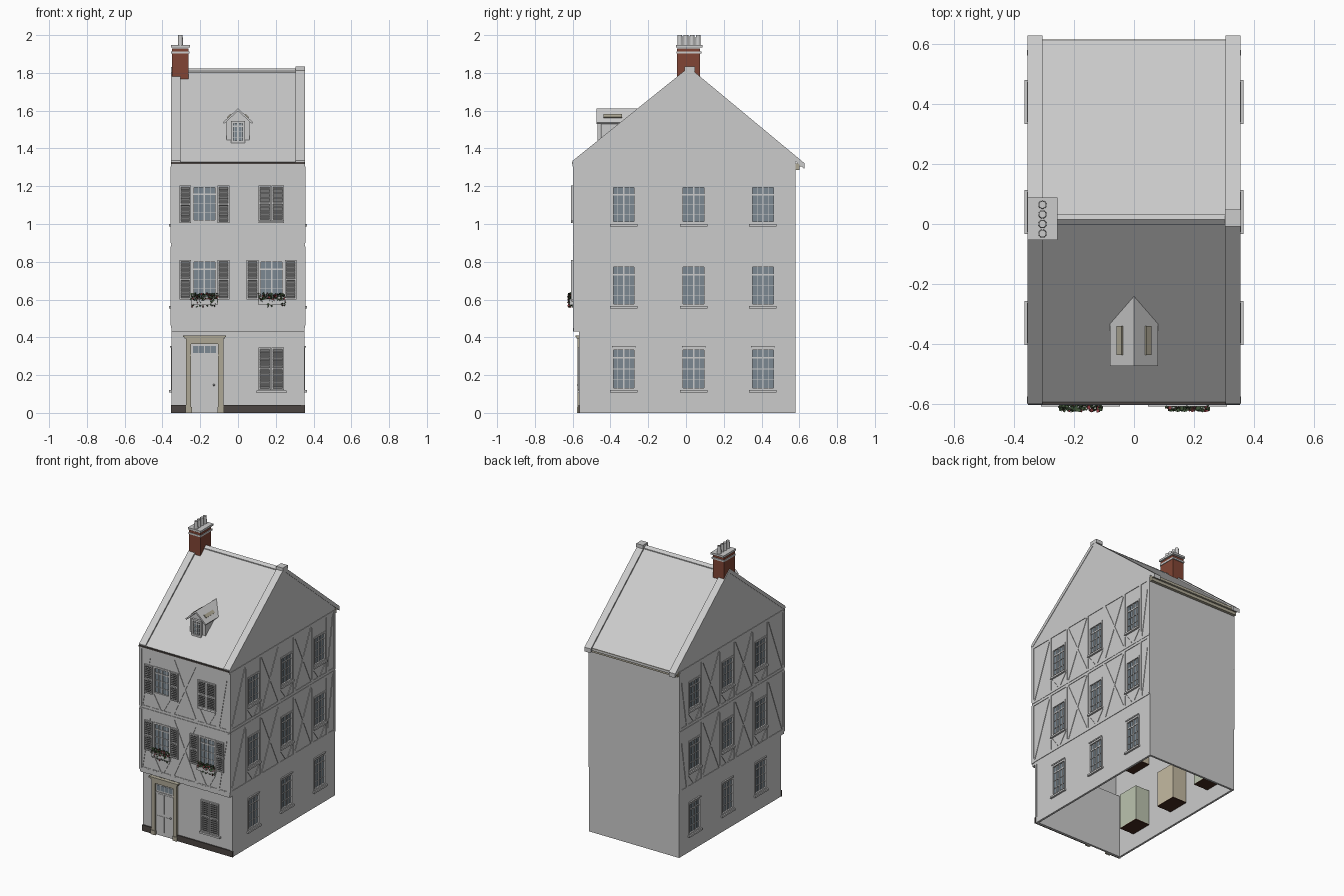
import bpy, bmesh, math, random
from mathutils import Matrix, Vector

if "Cube" in bpy.data.objects:
    bpy.data.objects.remove(bpy.data.objects["Cube"])

random.seed(4)
W, F, G = 0.352, -0.595, -0.56          # side wall x, upper and ground front wall y
SIDE = Matrix(((0, 1, 0, W), (1, 0, 0, 0), (0, 0, 1, 0), (0, 0, 0, 1)))   # (along, out, up)
UPPER = Matrix(((1, 0, 0, 0), (0, -1, 0, F), (0, 0, 1, 0), (0, 0, 0, 1)))
GROUND = Matrix(((1, 0, 0, 0), (0, -1, 0, G), (0, 0, 1, 0), (0, 0, 0, 1)))
WORLD = Matrix.Identity(4)

def mat(name, r, g, b):
    m = bpy.data.materials.new(name)
    m.diffuse_color = (r, g, b, 1)
    m.use_nodes = True
    m.node_tree.nodes["Principled BSDF"].inputs["Base Color"].default_value = m.diffuse_color
    return m

GLASS = mat("glass", 0.20, 0.25, 0.29)
BEIGE = mat("beige", 0.42, 0.39, 0.30)
DARK = mat("dark", 0.07, 0.06, 0.055)
BRICK = mat("brick", 0.22, 0.06, 0.035)
SAGE = mat("sage", 0.50, 0.55, 0.43)
CREAM = mat("cream", 0.55, 0.49, 0.36)
BROWN = mat("brown", 0.06, 0.025, 0.015)
LEAF = mat("leaf", 0.05, 0.09, 0.04)
BLOOM = mat("bloom", 0.30, 0.05, 0.06)

class Part:
    """Collects geometry, then becomes one named object."""
    def __init__(self, name, material=None, mirror=False):
        self.name, self.material, self.mirror, self.bm = name, material, mirror, bmesh.new()

    def box(self, m, u0, u1, o0, o1, z0, z1):
        t = Matrix.Translation(((u0+u1)/2, (o0+o1)/2, (z0+z1)/2)) @ Matrix.Diagonal((u1-u0, o1-o0, z1-z0, 1))
        return bmesh.ops.create_cube(self.bm, size=1, matrix=m @ t)["verts"]

    def bar(self, m, u0, z0, u1, z1, w, o0, o1):
        d = Vector((u1-u0, 0, z1-z0))
        t = Matrix.Translation(((u0+u1)/2, (o0+o1)/2, (z0+z1)/2)) @ Matrix.Rotation(math.atan2(d.x, d.z), 4, 'Y')
        bmesh.ops.create_cube(self.bm, size=1, matrix=m @ t @ Matrix.Diagonal((w, o1-o0, d.length, 1)))

    def prism(self, pts, a, b, axis='x'):
        co = (lambda p, k: (k, p[0], p[1])) if axis == 'x' else (lambda p, k: (p[0], k, p[1]))
        f = self.bm.faces.new([self.bm.verts.new(co(p, a)) for p in pts])
        g = bmesh.ops.extrude_face_region(self.bm, geom=[f])["geom"]
        d = Vector(co((0, 0), b - a))
        bmesh.ops.translate(self.bm, vec=d, verts=[v for v in g if isinstance(v, bmesh.types.BMVert)])
        self.bm.faces.ensure_lookup_table()

    def done(self):
        bmesh.ops.recalc_face_normals(self.bm, faces=self.bm.faces)
        me = bpy.data.meshes.new(self.name)
        self.bm.to_mesh(me)
        ob = bpy.data.objects.new(self.name, me)
        bpy.context.collection.objects.link(ob)
        if self.material:
            me.materials.append(self.material)
        if self.mirror:
            ob.modifiers.new("mirror", 'MIRROR').use_mirror_merge = False
        return ob

# Window layout: (centre, z0, z1)
side_wins = [(y, a, b) for a, b in ((0.12, 0.345), (0.565, 0.785), (1.0, 1.205)) for y in (-0.33, 0.04, 0.407)]
front_wins = [(-0.178, 0.605, 0.81), (0.178, 0.605, 0.81), (-0.178, 1.01, 1.205)]
HW = 0.066

# Wall shell, open below, with window holes
body = Part("walls")
body.prism([(G, 0), (G, 0.432), (F, 0.432), (F, 1.32), (0.015, 1.81), (0.58, 1.345), (0.58, 0)], -W, W)
walls = body.done()
inner = Part("inside_cutter")
inner.prism([(G+.014, -.1), (G+.014, 0.447), (F+.014, 0.447), (F+.014, 1.315), (0.015, 1.79), (0.566, 1.335), (0.566, -.1)], -W+.014, W-.014)
holes = Part("window_cutter")
for c, a, b in side_wins:
    for s in (1, -1):
        holes.box(Matrix.Diagonal((s, 1, 1, 1)) @ SIDE, c-HW+.004, c+HW-.004, -.03, .03, a+.004, b-.004)
for c, a, b in front_wins:
    holes.box(UPPER, c-HW+.004, c+HW-.004, -.03, .03, a+.004, b-.004)
bpy.context.view_layer.objects.active = walls
for part in (inner, holes):
    cutter = part.done()
    mod = walls.modifiers.new("cut", 'BOOLEAN')
    mod.operation, mod.solver, mod.object = 'DIFFERENCE', 'EXACT', cutter
    bpy.ops.object.modifier_apply(modifier=mod.name)
    bpy.data.objects.remove(cutter)

# Windows: frame, glazing bars, glass and a shallow room box behind
def window(m, fr, gl, c, a, b, hw=HW):
    for s in (-1, 1):
        fr.box(m, c+s*(hw-.005)-.006, c+s*(hw-.005)+.006, -.012, .004, a, b)
        fr.box(m, c+s*hw*.46-.0015, c+s*hw*.46+.0015, -.010, -.003, a, b)
    fr.box(m, c-.004, c+.004, -.011, -.001, a, b)
    for z in (a+.006, b-.006):
        fr.box(m, c-hw, c+hw, -.012, .004, z-.006, z+.006)
    for k, t in ((.25, .0015), (.5, .0015), (.76, .004)):
        z = a + (b-a)*k
        fr.box(m, c-hw, c+hw, -.010, -.002, z-t, z+t)
    gl.box(m, c-hw+.004, c+hw-.004, -.009, -.007, a+.004, b-.004)

def room(m, shell, floor, c, a, b, d=.125):
    vs = shell.box(m, c-.078, c+.078, -d, -.0145, a-.01, b+.012)
    faces = {f for v in vs for f in v.link_faces}
    out = (m.to_3x3() @ Vector((0, 1, 0)))
    bmesh.ops.delete(shell.bm, geom=[max(faces, key=lambda f: f.calc_center_median().dot(out))], context='FACES_ONLY')
    floor.box(m, c-.078, c+.078, -d, -.0145, a-.015, a-.009)

fr, gl = Part("side_window_frames", mirror=True), Part("side_window_glass", GLASS, True)
ra, rb, fl = Part("side_rooms_sage", SAGE, True), Part("side_rooms_cream", CREAM, True), Part("side_room_floors", BROWN, True)
sill = Part("side_sills_and_lintels", mirror=True)
for i, (c, a, b) in enumerate(side_wins):
    window(SIDE, fr, gl, c, a, b)
    room(SIDE, rb if i % 2 else ra, fl, c, a, b)
    sill.box(SIDE, c-.073, c+.073, 0, .013, a-.012, a)
    if i < 3:
        sill.box(SIDE, c-.062, c+.062, 0, .009, b, b+.008)
for p in (fr, gl, ra, rb, fl, sill):
    p.done()
fr, gl = Part("front_window_frames"), Part("front_window_glass", GLASS)
ra, fl = Part("front_rooms", CREAM), Part("front_room_floors", BROWN)
for c, a, b in front_wins:
    window(UPPER, fr, gl, c, a, b)
    room(UPPER, ra, fl, c, a, b)
for p in (fr, gl, ra, fl):
    p.done()

# Louvred shutters: open beside windows, closed over the two blind windows
sh = Part("shutters")
def shutter(m, u0, u1, a, b):
    for u in (u0, u1-.008):
        sh.box(m, u, u+.008, .002, .013, a, b)
    for z in (a, (a+b)/2-.004, b-.008):
        sh.box(m, u0, u1, .002, .013, z, z+.008)
    for k in range(1, 16):
        z = a + (b-a)*k/16
        sh.box(m @ Matrix.Translation((0, .007, z)) @ Matrix.Rotation(-.7, 4, 'X'), u0+.006, u1-.006, -.0015, .0015, -.007, .007)
for c, a, b in front_wins:
    shutter(UPPER, c-.132, c-.07, a-.005, b)
    shutter(UPPER, c+.07, c+.132, a-.005, b)
for m, a, b in ((UPPER, 1.015, 1.205), (GROUND, .12, .345)):
    shutter(m, .108, .175, a, b)
    shutter(m, .177, .244, a, b)
sh.box(GROUND, .098, .258, 0, .014, .106, .118)
sh.box(UPPER, .108, .244, 0, .012, 1.004, 1.014)
sh.done()

# Timber framing: rails, posts, crosses and small braces under windows
def timber(t, m, ends, cs, a, b, wa, wb):
    T = .0035
    for z in (a, b):
        t.box(m, ends[0], ends[1], 0, T, z-.009, z+.009)
    for e, s in ((ends[0], 1), (ends[1], -1)):
        t.box(m, min(e, e+s*.018), max(e, e+s*.018), 0, T+.001, a, b)
    for c in cs:
        for s in (-1, 1):
            t.box(m, c+s*.08-.007, c+s*.08+.007, 0, T, a, b)
            t.bar(m, c+s*.07, wa-.015, c+s*.012, a+.01, .010, 0, T)
    edges = [ends[0]+.018] + [x for c in cs for x in (c-.087, c+.087)] + [ends[1]-.018]
    for i in range(0, len(edges), 2):
        u, v = edges[i], edges[i+1]
        t.bar(m, u, a, v, b, .012, 0, T)
        if 0 < i < len(edges)-2:
            t.bar(m, v, a, u, b, .012, 0, T-.0005)
ts, tf = Part("side_timbers", mirror=True), Part("front_timbers")
for a, b, wa, wb in ((.462, .88, .565, .785), (.90, 1.305, 1.0, 1.205)):
    timber(ts, SIDE, (F, .58), (-.33, .04, .407), a, b, wa, wb)
    timber(tf, UPPER, (-W, W), (-.178, .178), a, b, wa+.03, wb)
ts.done(); tf.done()

# Joist ends under the jetty, corner strip, plinth
j = Part("jetty_joists")
j.box(WORLD, -.356, .356, F-.004, F+.02, .45, .465)
for k in range(8):
    x = -.315 + .09*k
    j.box(WORLD, x-.028, x+.028, F-.003, G, .432, .45)
j.box(WORLD, .333, .353, G-.006, G+.01, .04, .432)
j.done()
p = Part("plinth", DARK)
p.box(WORLD, -.355, -.275, G-.008, G, 0, .042)
p.box(WORLD, -.08, .355, G-.008, G, 0, .042)
p.done()

# Front door with surround
p = Part("door_surround", BEIGE)
for x0, x1 in ((-.275, -.248), (-.105, -.078)):
    p.box(GROUND, x0, x1, 0, .014, 0, .385)
    p.box(GROUND, x0-.004, x1+.004, 0, .018, 0, .03)
p.box(GROUND, -.275, -.078, 0, .014, .365, .395)
p.box(GROUND, -.283, -.07, 0, .02, .393, .402)
p.box(GROUND, -.29, -.063, 0, .026, .402, .41)
p.done()
p = Part("door")
p.box(GROUND, -.248, -.105, -.012, .004, .005, .365)
for z0, z1 in ((.03, .14), (.16, .295)):
    for x in (-.236, -.172):
        p.box(GROUND, x, x+.055, .004, .006, z0, z1)
p.box(GROUND, -.252, -.101, 0, .008, .300, .308)
bmesh.ops.create_icosphere(p.bm, subdivisions=2, radius=.006, matrix=Matrix.Translation((-.128, G-.011, .147)))
p.done()
p = Part("door_fanlight", GLASS)
for k in range(4):
    p.box(GROUND, -.238+.031*k, -.21+.031*k, .003, .006, .318, .355)
p.done()

# Roof, ridge, copings and gutters
def gable_strip(p, x0, x1, up, th, y0, y1):
    fz = lambda y: 1.818 - (.805 if y < .015 else .83)*abs(y-.015) + up
    top = [(y, fz(y)) for y in (y0, .015, y1)]
    p.prism(top + [(y, z-th) for y, z in reversed(top)], x0, x1)
p = Part("roof")
gable_strip(p, -.31, .31, 0, .016, -.602, .615)
p.done()
p = Part("ridge_tiles")
gable_strip(p, -.31, .31, .006, .01, -.004, .034)
p.done()
p = Part("gable_copings", mirror=True)
gable_strip(p, .305, .355, .012, .03, -.6, .628)
p.done()
p = Part("ridge_block")
p.box(WORLD, .304, .356, -.008, .048, 1.808, 1.833)
p.done()
p = Part("back_cornice", BEIGE)
p.box(WORLD, -.352, .352, .578, .60, 1.285, 1.32)
p.box(WORLD, -.352, .352, .60, .615, 1.305, 1.322)
p.done()
p = Part("front_gutter", DARK)
p.box(WORLD, -.354, .354, -.604, -.592, 1.318, 1.328)
p.done()

# Dormer
p = Part("dormer_walls")
p.prism([(-.062, 1.425), (.062, 1.425), (.062, 1.55), (0, 1.598), (-.062, 1.55)], -.45, -.24, 'y')
p.done()
p = Part("dormer_roof")
p.prism([(-.08, 1.538), (0, 1.612), (.08, 1.538), (.074, 1.53), (0, 1.598), (-.074, 1.53)], -.474, -.22, 'y')
p.done()
D = Matrix.Translation((0, F+.145+.595-.595, 0)) @ Matrix.Diagonal((1, -1, 1, 1))
fr, gl = Part("dormer_window_frame"), Part("dormer_window_glass", GLASS)
window(D @ Matrix.Translation((0, .014, 0)), fr, gl, 0, 1.43, 1.545, .036)
fr.done(); gl.done()
p = Part("dormer_rooflights", BEIGE, True)
p.box(Matrix.Translation((.047, 0, 1.571)) @ Matrix.Rotation(.747, 4, 'Y'), -.012, .012, -.437, -.34, -.004, .004)
p.done()

# Chimney and pots
p = Part("chimney_stack", BRICK)
p.box(WORLD, -.35, -.262, -.047, .075, 1.755, 1.93)
p.done()
p = Part("chimney_caps")
p.box(WORLD, -.354, -.258, -.05, .082, 1.902, 1.914)
p.box(WORLD, -.355, -.255, -.053, .088, 1.934, 1.948)
p.done()
p, q = Part("chimney_pots"), Part("pot_openings", DARK)
for k in range(4):
    y = -.032 + .032*k
    bmesh.ops.create_cone(p.bm, cap_ends=True, segments=16, radius1=.014, radius2=.012, depth=.053, matrix=Matrix.Translation((-.305, y, 1.9735)))
    bmesh.ops.create_cone(q.bm, cap_ends=True, segments=16, radius1=.009, radius2=.009, depth=.002, matrix=Matrix.Translation((-.305, y, 1.9995-.0005)))
for part in (p, q):
    bpy.context.view_layer.objects.active = ob = part.done()
    ob.select_set(True)
    bpy.ops.object.shade_smooth_by_angle()
    ob.select_set(False)

# Window boxes with foliage and blooms
p = Part("flower_boxes")
for c in (-.178, .178):
    p.box(UPPER, c-.07, c+.07, 0, .022, .572, .602)
p.done()
for name, m, n in (("foliage", LEAF, 130), ("blooms", BLOOM, 40)):
    p = Part(name, m)
    for c in (-.178, .178):
        for _ in range(n):
            u, o = random.uniform(-.07, .07), random.uniform(.004, .028)
            z = random.uniform(.595, .632) if random.random() < .85 else random.uniform(.562, .6)
            rot = Matrix.Rotation(random.uniform(0, 6.3), 4, Vector((random.random()-.5, random.random()-.5, random.random()-.5)))
            bmesh.ops.create_grid(p.bm, x_segments=1, y_segments=1, size=.0055, matrix=Matrix.Translation((c+u, F-o, z)) @ rot)
    p.done()
